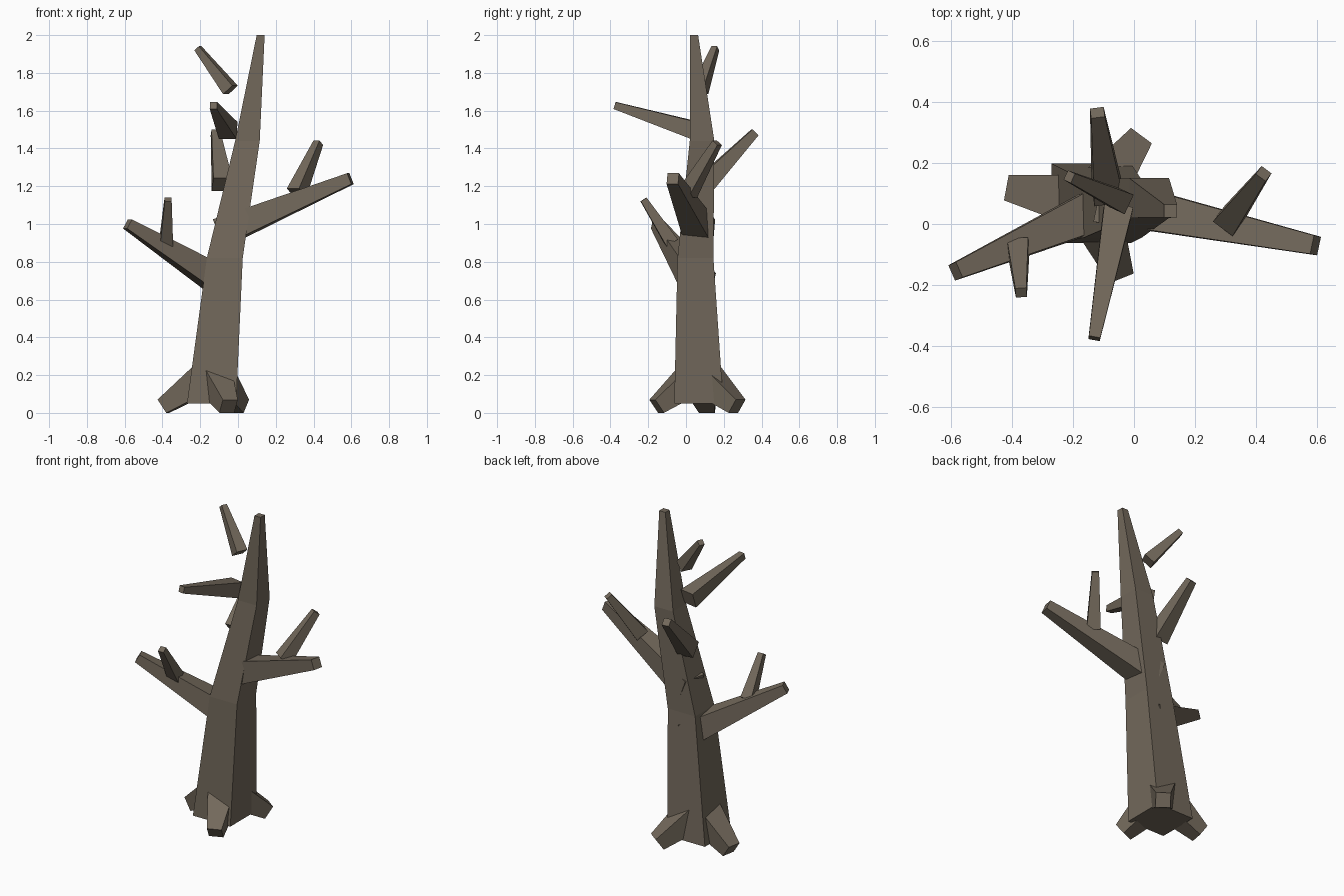
import bpy
from mathutils import Vector

if "Cube" in bpy.data.objects:
    bpy.data.objects.remove(bpy.data.objects["Cube"])

bark = bpy.data.materials.new("bark")
bark.diffuse_color = (0.17, 0.14, 0.105, 1)
bark.use_nodes = True
bark.node_tree.nodes["Principled BSDF"].inputs["Base Color"].default_value = bark.diffuse_color


def loft(name, rings):
    """Skin a chain of four-cornered rings into one capped solid."""
    verts = [v for r in rings for v in r]
    n = len(rings)
    faces = [(3, 2, 1, 0), tuple(range(4 * n - 4, 4 * n))]
    for i in range(n - 1):
        for j in range(4):
            k = (j + 1) % 4
            faces.append((4*i + j, 4*i + k, 4*i + 4 + k, 4*i + 4 + j))
    me = bpy.data.meshes.new(name)
    me.from_pydata(verts, [], faces)
    me.materials.append(bark)
    ob = bpy.data.objects.new(name, me)
    bpy.context.collection.objects.link(ob)
    return ob


def square(c, u, v, size):
    h = size / 2
    return [c - u*h - v*h, c + u*h - v*h, c + u*h + v*h, c - u*h + v*h]


def limb(name, start, end, s0, s1):
    """Tapered square beam, one pair of sides kept level."""
    a, b = Vector(start), Vector(end)
    d = (b - a).normalized()
    u = Vector((0, 0, 1)).cross(d).normalized()
    v = d.cross(u)
    return loft(name, [square(a, u, v, s0), square(b, u, v, s1)])


# Trunk: leaning, bent in three tapering sections
X, Y = Vector((1, 0, 0)), Vector((0, 1, 0))
loft("trunk", [square(Vector(c), X, Y, s) for c, s in [
    ((-0.14, 0.068, 0.05), 0.26),
    ((-0.07, 0.05, 0.82), 0.19),
    ((0.05, 0.085, 1.44), 0.13),
    ((0.12, 0.043, 2.0), 0.042)]])

# Roots spread from the trunk base
for side, end in [("left", (-0.395, 0.115, 0.035)),
                  ("back", (0.01, 0.27, 0.035)),
                  ("front", (-0.05, -0.155, 0.035))]:
    limb("root_" + side, (-0.14, 0.068, 0.21), end, 0.17, 0.085)

# Large side branches with their twigs
limb("left_branch", (-0.06, 0.075, 0.675), (-0.585, -0.155, 1.0), 0.15, 0.055)
limb("right_branch", (-0.09, 0.075, 0.955), (0.595, -0.07, 1.24), 0.15, 0.062)
limb("left_twig", (-0.38, -0.075, 0.9), (-0.37, -0.225, 1.13), 0.07, 0.036)
limb("right_twig", (0.31, 0.01, 1.165), (0.425, 0.165, 1.43), 0.08, 0.04)

# Upper branches
limb("front_branch", (-0.052, 0.05, 1.495), (-0.13, -0.375, 1.627), 0.095, 0.038)
limb("back_branch", (-0.085, 0.10, 1.21), (-0.12, 0.365, 1.485), 0.10, 0.045)
limb("top_branch", (-0.04, 0.075, 1.71), (-0.212, 0.155, 1.93), 0.07, 0.034)
